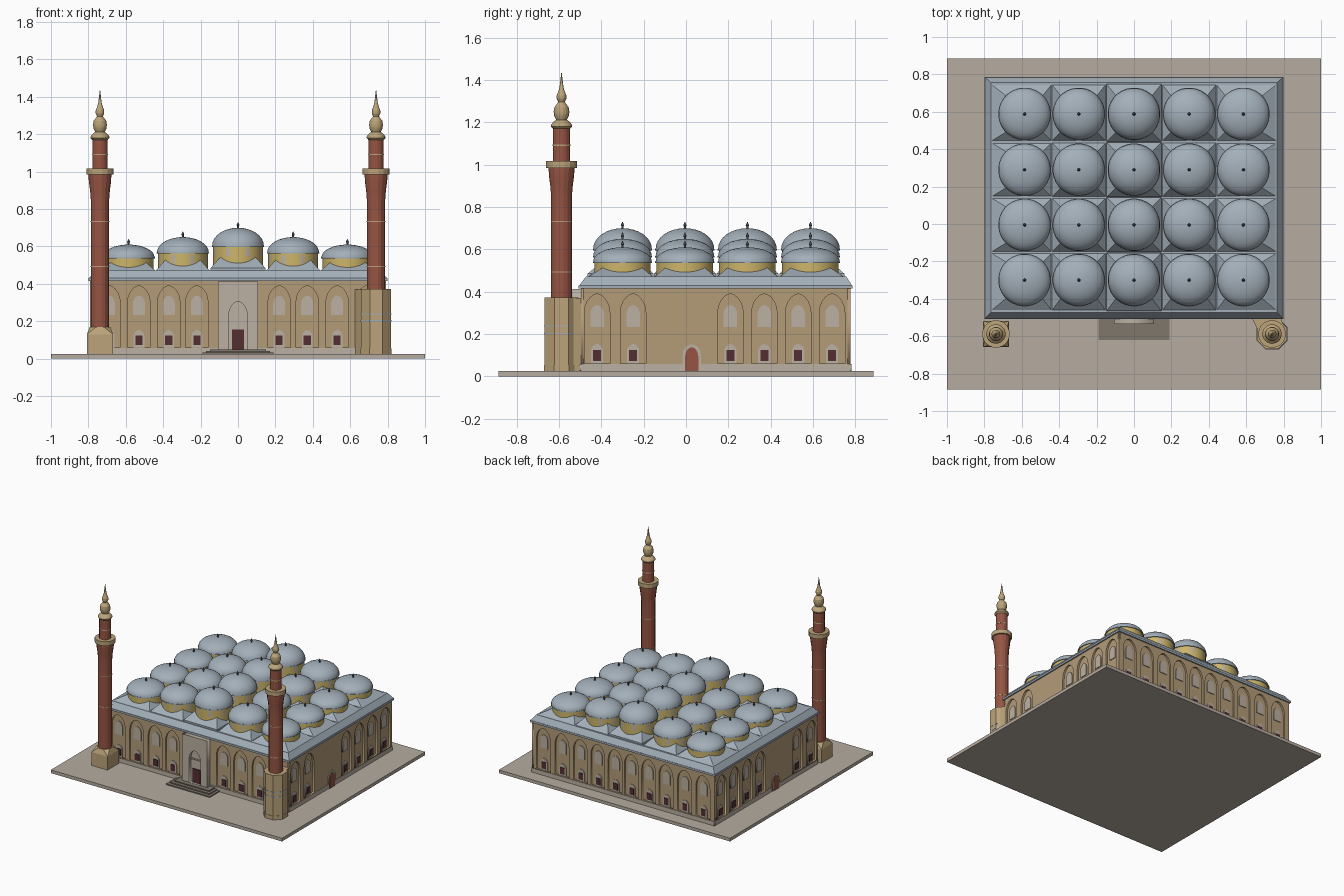
import bpy, bmesh, math
from mathutils import Matrix, Vector

if "Cube" in bpy.data.objects:
    bpy.data.objects.remove(bpy.data.objects["Cube"])


def srgb(name, r, g, b):
    m = bpy.data.materials.new(name)
    m.diffuse_color = [((c / 255 + 0.055) / 1.055) ** 2.4 for c in (r, g, b)] + [1]
    m.use_nodes = True
    m.node_tree.nodes["Principled BSDF"].inputs["Base Color"].default_value = m.diffuse_color
    return m


TAN = srgb("tan stone", 180, 156, 121)
PALE = srgb("pale stone", 188, 177, 163)
PAVE = srgb("paving", 182, 172, 160)
LEAD = srgb("lead blue roof", 163, 175, 185)
BRICK = srgb("red brick", 150, 85, 68)
YELLOW = srgb("ochre drum", 205, 181, 106)
MAROON = srgb("dark maroon", 84, 46, 50)
STEP = srgb("step grey", 128, 119, 108)
METAL = srgb("dark metal", 75, 82, 88)
SAND = srgb("minaret stone", 188, 164, 122)


def add(name, me, mats):
    for m in mats:
        me.materials.append(m)
    ob = bpy.data.objects.new(name, me)
    bpy.context.collection.objects.link(ob)
    return ob


def hull(name, pts, mat):
    """Convex solid around a few points."""
    bm = bmesh.new()
    for p in pts:
        bm.verts.new(p)
    bmesh.ops.convex_hull(bm, input=bm.verts[:])
    bmesh.ops.dissolve_limit(bm, angle_limit=0.02, verts=bm.verts[:], edges=bm.edges[:])
    bmesh.ops.recalc_face_normals(bm, faces=bm.faces[:])
    me = bpy.data.meshes.new(name)
    bm.to_mesh(me)
    bm.free()
    return add(name, me, [mat])


def rect(x0, x1, y0, y1, z):
    return [(x, y, z) for x in (x0, x1) for y in (y0, y1)]


def box(name, x0, x1, y0, y1, z0, z1, mat):
    return hull(name, rect(x0, x1, y0, y1, z0) + rect(x0, x1, y0, y1, z1), mat)


def ring(r, n, z, cx=0, cy=0):
    return [(cx + r * math.cos((i + .5) * math.tau / n),
             cy + r * math.sin((i + .5) * math.tau / n), z) for i in range(n)]


def lathe(name, rows, n, mats, rule, angle=35):
    """Revolved profile of (radius, z); rule(row, segment) picks the material."""
    bm = bmesh.new()
    rings = [[bm.verts.new(p) for p in ring(r, n, z)] for r, z in rows]
    for k in range(len(rows) - 1):
        for i in range(n):
            j = (i + 1) % n
            f = bm.faces.new((rings[k][i], rings[k][j], rings[k + 1][j], rings[k + 1][i]))
            f.material_index = rule(k, i)
            f.smooth = True
    bm.faces.new(rings[0][::-1])
    bm.faces.new(rings[-1]).material_index = rule(len(rows) - 2, 0)
    me = bpy.data.meshes.new(name)
    bm.to_mesh(me)
    bm.free()
    me.set_sharp_from_angle(angle=math.radians(angle))
    return add(name, me, mats)


def arch(u, w, z0, z1, spring, n=5):
    """Slightly pointed arch outline, half width w."""
    right = []
    for i in range(n + 1):
        t = i / n * math.pi / 2
        right.append((w * math.cos(t) ** 1.15 if i < n else 0, spring + (z1 - spring) * math.sin(t)))
    return ([(u - w, z0), (u + w, z0)] + [(u + a, z) for a, z in right]
            + [(u - a, z) for a, z in right[-2::-1]])


def panel(name, loops, M, d0, d1, mat):
    """Filled outline (with holes) extruded outwards from d0 to d1 on a wall frame."""
    cu = bpy.data.curves.new(name, 'CURVE')
    cu.dimensions, cu.fill_mode, cu.extrude = '2D', 'BOTH', (d1 - d0) / 2
    for lp in loops:
        s = cu.splines.new('POLY')
        s.points.add(len(lp) - 1)
        for p, (u, v) in zip(s.points, lp):
            p.co = (u, v, 0, 1)
        s.use_cyclic_u = True
    tmp = bpy.data.objects.new(name + "_outline", cu)
    bpy.context.collection.objects.link(tmp)
    bpy.context.view_layer.update()
    me = bpy.data.meshes.new_from_object(tmp.evaluated_get(bpy.context.evaluated_depsgraph_get()))
    bpy.data.objects.remove(tmp)
    me.transform(M @ Matrix.Translation((0, 0, (d0 + d1) / 2)))
    me.materials.clear()
    return add(name, me, [mat])


def frame(u, n, o):
    M = Matrix((Vector(u), Vector((0, 0, 1)), Vector(n))).transposed().to_4x4()
    M.translation = o
    return M


# Paved terrace, wall core and plinth
box("terrace", -1, 1, -.885, .885, 0, .025, PAVE)
X, Y0, Y1, D = .79, -.497, .777, .014
box("wall_core", -X + D, X - D, Y0 + D, Y1 - D, .02, .425, TAN)

# Four walls: arched recesses, upper and lower windows, side doors
fx = [s * x for x in (.22, .37, .53, .69) for s in (-1, 1)]
sy = [-.42, -.25, .21, .37, .53, .69]
walls = {
    "front": (frame((1, 0, 0), (0, -1, 0), (0, Y0, 0)), -X, X, fx, None),
    "back": (frame((-1, 0, 0), (0, 1, 0), (0, Y1, 0)), -X, X, fx + [-.07, .07], None),
    "right": (frame((0, 1, 0), (1, 0, 0), (X, 0, 0)), Y0, Y1, sy, .027),
    "left": (frame((0, -1, 0), (-1, 0, 0), (-X, 0, 0)), -Y1, -Y0, [-y for y in sy], -.027),
}
for side, (M, u0, u1, us, door) in walls.items():
    outer = [(u0, .025), (u1, .025), (u1, .42), (u0, .42)]
    panel(side + "_wall", [outer] + [arch(u, .06, .06, .39, .30) for u in us], M, -D, 0, TAN)
    panel(side + "_plinth", [[(u0, .025), (u1, .025), (u1, .058), (u0, .058)]], M, 0, .004, PALE)
    for u in us:
        panel(side + "_upper_window", [arch(u, .032, .233, .337, .295)], M, -D, -D + .006, PALE)
        panel(side + "_window_frame", [arch(u, .029, .06, .153, .12)], M, -D, -D + .006, PALE)
        panel(side + "_lower_window",
              [[(u - .019, .073), (u + .019, .073), (u + .019, .125), (u - .019, .125)]],
              M, -D + .004, -D + .01, MAROON)
    if door is not None:
        panel(side + "_door_frame", [arch(door, .043, .025, .152, .105)], M, 0, .006, PALE)
        panel(side + "_door", [arch(door, .031, .025, .138, .095)], M, .004, .01, BRICK)

# Entrance portal with niche, door and steps
P = frame((1, 0, 0), (0, -1, 0), (0, -.51, 0))
edge = [(-.108, .025), (.108, .025), (.108, .412), (-.108, .412)]
panel("portal", [edge, arch(0, .049, .05, .305, .235)], P, -.012, .025, PALE)
panel("portal_niche", [arch(0, .05, .03, .305, .235)], P, -.01, 0, PALE)
panel("portal_lintel", [[(-.049, .225), (.049, .225), (.049, .235), (-.049, .235)]], P, 0, .008, PALE)
panel("portal_door", [[(-.032, .05), (.032, .05), (.032, .155), (-.032, .155)]], P, 0, .008, MAROON)
for i in range(3):
    w = .19 - .02 * i
    box("entrance_step", -w, w, -.62 + .025 * i, -.5, .025, .033 + .008 * i, STEP)

# Cornice and sloping roof skirt
box("cornice", -.80, .80, -.507, .787, .415, .43, LEAD)
hull("roof_skirt", rect(-.797, .797, -.504, .784, .43) + rect(-.765, .765, -.472, .757, .472), LEAD)

# Bays: hipped roof plus dome for each cell of the grid
xs, ys = (-.585, -.295, 0, .295, .585), (-.3, -.005, .29, .588)
eave = (.60, .565, .54)
crown = (.70, .65, .61)


def dome_mesh(k):
    e, h = eave[k], crown[k] - eave[k]
    rows = [(.134, .45), (.134, e - .055), (.134, e - .01), (.134, e - .004), (.141, e - .004), (.141, e + .003)]
    rows += [(.139 * math.cos(t), e + .003 + (h - .003) * math.sin(t))
             for t in [i * math.pi / 2 / 8 for i in range(8)]]
    first_metal = len(rows)
    rows += [(.005, e + h), (.005, e + h + .008), (.008, e + h + .014), (.001, e + h + .03)]

    def rule(r, i):
        if r < 3:
            return 3 if r == 1 and i % 4 == 1 and k < 2 else 0
        return 2 if r >= first_metal else 1
    return lathe("dome", rows, 32, [YELLOW, LEAD, METAL, PALE], rule)


for ix, x in enumerate(xs):
    k = abs(ix - 2)
    proto = None
    top = (.545, .53, .515)[k]
    for iy, y in enumerate(ys):
        x0 = x - (.18 if ix == 0 else .146)
        x1 = x + (.18 if ix == 4 else .146)
        y0 = y - (.165 if iy == 0 else .146)
        y1 = y + (.16 if iy == 3 else .146)
        low = .485 if k == 0 else .468
        hull("bay_roof", rect(x0, x1, y0, y1, .45) + rect(x0, x1, y0, y1, low)
             + rect(x - .092, x + .092, y - .092, y + .092, top), LEAD)
        if proto is None:
            ob = proto = dome_mesh(k)
        else:
            ob = bpy.data.objects.new("dome", proto.data)
            bpy.context.collection.objects.link(ob)
        ob.location = (x, y, 0)

# Minarets: brick shaft, balcony, upper shaft and bulbous cap
MY = -.588
shaft = [(.05, .15), (.05, .49), (.051, .49), (.051, .495), (.05, .495), (.05, .73), (.051, .73), (.051, .735),
         (.05, .735), (.05, .85), (.054, .90), (.061, .95), (.062, .985), (.074, .985), (.074, 1.018),
         (.042, 1.018), (.042, 1.088), (.043, 1.088), (.043, 1.095), (.042, 1.095), (.042, 1.17),
         (.052, 1.18), (.05, 1.19), (.036, 1.205), (.026, 1.212), (.035, 1.23), (.038, 1.25), (.034, 1.272),
         (.02, 1.29), (.016, 1.296), (.023, 1.312), (.023, 1.328), (.014, 1.35), (.009, 1.37),
         (.006, 1.395), (.001, 1.435)]
stone_rows = {1, 2, 3, 5, 6, 7, 12, 13, 14, 16, 17, 18}
for s, name in ((-1, "left"), (1, "right")):
    ob = lathe(name + "_minaret", shaft, 16, [BRICK, SAND],
               lambda k, i: int(k in stone_rows or k >= 20), 20)
    ob.location = (s * .738, MY, 0)

# Left pedestal: square block with chamfer to octagon
lx = (-.808, -.668, -.658, -.518)
box("left_pedestal", *lx, .025, .13, SAND)
hull("left_pedestal_chamfer", rect(*lx, .13) + ring(.06, 8, .168, -.738, MY), SAND)

# Right pedestal: tall octagon tied to the corner, with blue bands
hull("right_pedestal", ring(.087, 8, .025, .738, MY) + ring(.087, 8, .372, .738, MY), SAND)
hull("right_pedestal_foot", ring(.09, 8, .025, .738, MY) + ring(.09, 8, .055, .738, MY), SAND)
hull("right_pedestal_tie", [(x, y, z) for z in (.025, .37) for x, y in
                            ((.625, -.495), (.69, -.62), (.80, -.55), (.785, -.495))], SAND)
for z in (.2, .235):
    hull("pedestal_band", ring(.0885, 8, z, .738, MY) + ring(.0885, 8, z + .006, .738, MY), LEAD)
